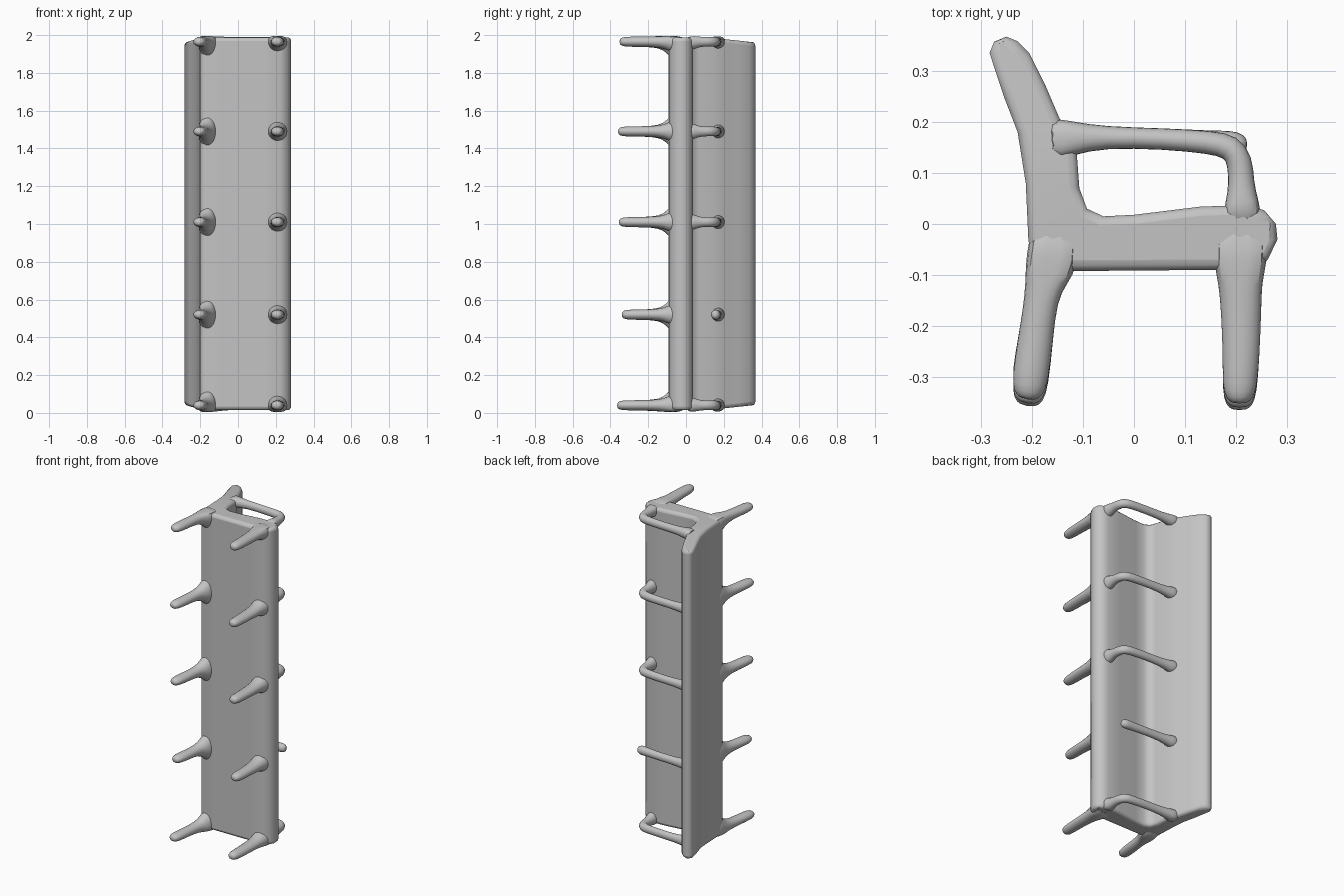
import bpy, bmesh, math
from mathutils import Vector

cube = bpy.data.objects.get("Cube")
if cube:
    bpy.data.objects.remove(cube, do_unlink=True)

grey = bpy.data.materials.new("plain_grey")
COL = (0.55, 0.55, 0.55, 1)
grey.diffuse_color = COL
grey.use_nodes = True
for n in grey.node_tree.nodes:
    if n.type == 'BSDF_PRINCIPLED':
        n.inputs["Base Color"].default_value = COL
        n.inputs["Roughness"].default_value = 0.7


def finish(bm, name):
    bmesh.ops.recalc_face_normals(bm, faces=bm.faces)
    me = bpy.data.meshes.new(name)
    bm.to_mesh(me)
    bm.free()
    ob = bpy.data.objects.new(name, me)
    bpy.context.collection.objects.link(ob)
    me.materials.append(grey)
    bpy.ops.object.select_all(action='DESELECT')
    ob.select_set(True)
    bpy.context.view_layer.objects.active = ob
    bpy.ops.object.shade_smooth_by_angle(angle=math.radians(60))
    return ob


def limb(name, z, path, sides=10):
    """Tube along (x, y, half width in plane, half height in z, z shift) points."""
    bm = bmesh.new()
    rings = []
    pts = [Vector((p[0], p[1], 0)) for p in path]
    for i, p in enumerate(path):
        t = (pts[min(i + 1, len(pts) - 1)] - pts[max(i - 1, 0)]).normalized()
        side = Vector((-t.y, t.x, 0))
        ring = []
        for k in range(sides):
            a = math.tau * k / sides
            v = pts[i] + side * math.cos(a) * p[2]
            v.z = min(1.995, max(0.005, z + math.sin(a) * p[3]))
            ring.append(bm.verts.new(v))
        rings.append(ring)
    for a, b in zip(rings, rings[1:]):
        for k in range(sides):
            j = (k + 1) % sides
            bm.faces.new((a[k], a[j], b[j], b[k]))
    bm.faces.new(rings[0])
    bm.faces.new(rings[-1])
    ob = finish(bm, name)
    sub = ob.modifiers.new("round", 'SUBSURF')
    sub.levels = sub.render_levels = 1
    return ob


# Seat and backrest: one L-shaped profile along the bench's length
profile = [(-0.283, 0.335), (-0.255, 0.25), (-0.228, 0.18), (-0.212, 0.08),
           (-0.207, -0.03), (-0.2, -0.075), (-0.18, -0.092), (-0.1, -0.092),
           (0.14, -0.09), (0.225, -0.09), (0.262, -0.07), (0.281, -0.03),
           (0.278, 0.0), (0.255, 0.027), (0.22, 0.037), (0.13, 0.034),
           (0.0, 0.018), (-0.06, 0.015), (-0.092, 0.03), (-0.107, 0.07),
           (-0.113, 0.15), (-0.145, 0.205), (-0.175, 0.275), (-0.205, 0.335),
           (-0.228, 0.358), (-0.25, 0.367), (-0.274, 0.357)]
bm = bmesh.new()
levels = []
for top in (0, 1):
    ring = []
    for x, y in profile:
        inset = 0.015 + max(0, y - 0.12) * 0.11      # backrest narrows upward
        ring.append(bm.verts.new((x, y, 2 - inset + 0.003 if top else inset)))
    levels.append(ring)
n = len(profile)
for k in range(n):
    j = (k + 1) % n
    bm.faces.new((levels[0][k], levels[0][j], levels[1][j], levels[1][k]))
for ring in levels:
    bmesh.ops.triangulate(bm, faces=[bm.faces.new(ring)])
body = finish(bm, "seat_and_backrest")
bev = body.modifiers.new("soft_ends", 'BEVEL')
bev.width = 0.018
bev.segments = 3
bev.limit_method = 'ANGLE'
bev.angle_limit = math.radians(55)
bev.use_clamp_overlap = False

# Five rows of legs and armrests: (height, leg end y, has arm post)
stations = [(0.04, -0.365, True), (0.52, -0.34, False), (1.01, -0.355, True),
            (1.49, -0.36, True), (1.965, -0.352, True)]

for i, (z, tip, post) in enumerate(stations, 1):
    # Front leg, flared where it joins the seat
    limb(f"front_leg_{i}", z, [
        (0.21, 0.0, 0.06, 0.075), (0.208, -0.08, 0.055, 0.06),
        (0.208, -0.115, 0.045, 0.038), (0.21, -0.17, 0.042, 0.03),
        (0.21, -0.26, 0.038, 0.029), (0.207, tip + 0.035, 0.036, 0.028),
        (0.206, tip + 0.01, 0.028, 0.023), (0.206, tip, 0.014, 0.012)])
    # Back leg, wider web under the backrest
    limb(f"back_leg_{i}", z, [
        (-0.155, 0.0, 0.05, 0.12), (-0.16, -0.075, 0.055, 0.1),
        (-0.172, -0.105, 0.045, 0.058), (-0.182, -0.145, 0.034, 0.034),
        (-0.192, -0.22, 0.036, 0.029), (-0.203, tip + 0.05, 0.038, 0.028),
        (-0.207, tip + 0.02, 0.031, 0.023), (-0.209, tip + 0.008, 0.015, 0.012)])
    # Armrest, bending down into its post where it has one
    arm = [(-0.17, 0.165, 0.05, 0.05), (-0.12, 0.168, 0.035, 0.036),
           (-0.06, 0.17, 0.022, 0.026), (0.06, 0.167, 0.022, 0.026),
           (0.15, 0.16, 0.024, 0.026)]
    if post:
        arm += [(0.19, 0.152, 0.028, 0.027), (0.208, 0.125, 0.028, 0.027),
                (0.21, 0.08, 0.026, 0.027), (0.212, 0.045, 0.034, 0.04),
                (0.212, 0.0, 0.045, 0.06)]
    else:
        arm += [(0.19, 0.157, 0.028, 0.03), (0.213, 0.155, 0.022, 0.024),
                (0.222, 0.155, 0.01, 0.012)]
    limb(f"armrest_{i}", z, arm)
